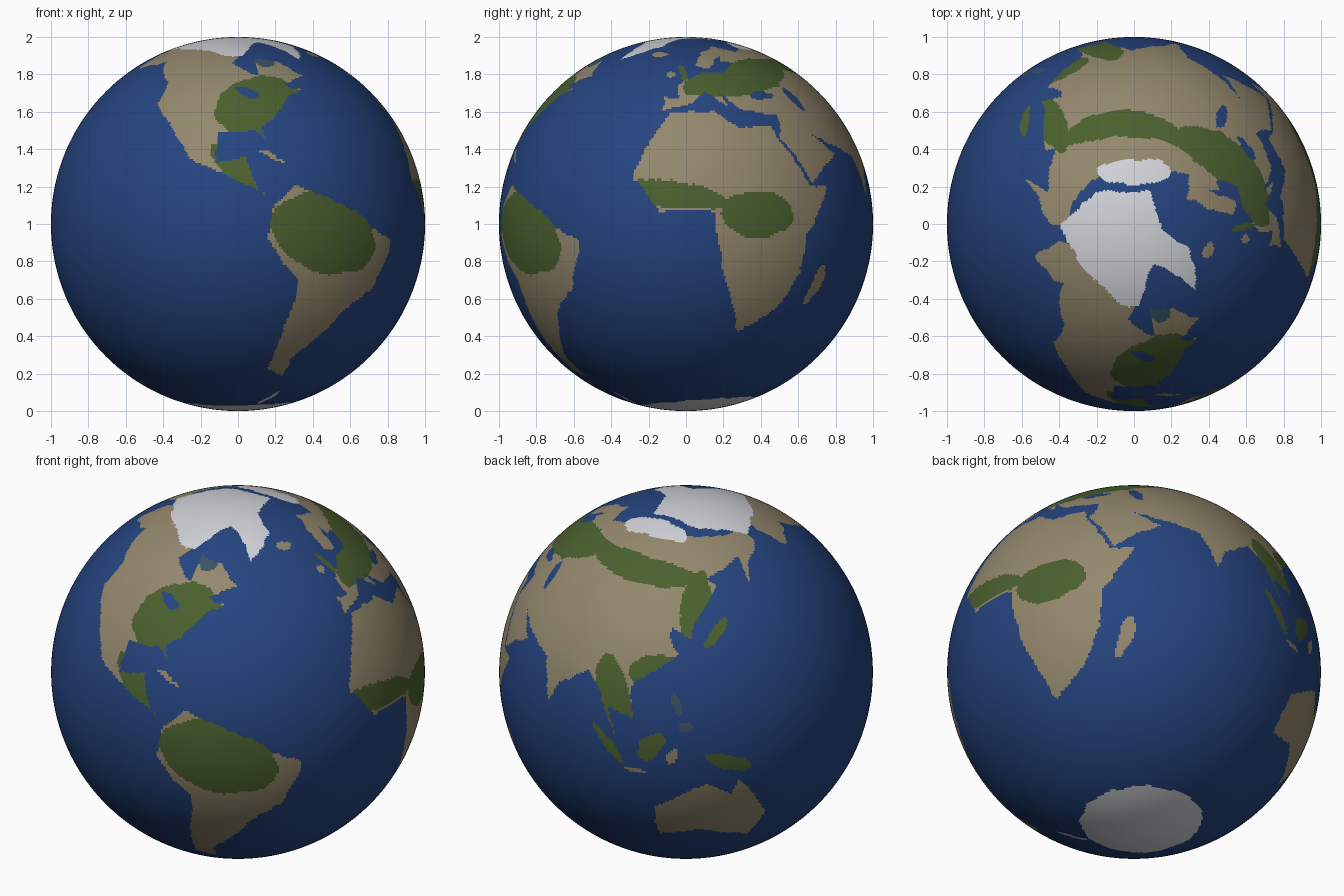
import bpy
import bmesh
import math
from mathutils import Vector, noise

if "Cube" in bpy.data.objects:
    bpy.data.objects.remove(bpy.data.objects["Cube"])

W, H = 512, 256                       # faces around, and from pole to pole
OCEAN, LAND, FOREST, ICE, SHALLOW = range(5)
COLOURS = [("ocean_blue", (0.0185, 0.058, 0.215)), ("dry_land", (0.295, 0.245, 0.152)),
           ("forest_green", (0.07, 0.118, 0.028)), ("polar_ice", (0.64, 0.65, 0.69)),
           ("shallow_teal", (0.042, 0.09, 0.125))]

# Mainland outlines, as longitude and latitude
north_america = [(-168, 66), (-157, 71), (-128, 70), (-82, 69), (-94, 59), (-81, 52), (-78, 62),
                 (-65, 60), (-56, 52), (-69, 48), (-61, 46), (-70, 42), (-76, 35), (-81, 31),
                 (-80, 25), (-84, 30), (-97, 29), (-97, 19), (-88, 21), (-83, 10), (-77, 8),
                 (-92, 14), (-105, 20), (-114, 31), (-124, 40), (-125, 49), (-140, 60),
                 (-162, 56)]
south_america = [(-78, 7), (-72, 12), (-51, 4), (-35, -6), (-40, -20), (-48, -26), (-58, -37),
                 (-66, -46), (-66, -55), (-75, -50), (-70, -18), (-81, -5)]
eurasia = [(-9, 43), (-2, 43), (-4, 48), (8, 54), (20, 54), (28, 60), (21, 61), (24, 65),
           (17, 61), (14, 56), (6, 58), (13, 67), (25, 71), (41, 67), (80, 73), (105, 77),
           (130, 71), (180, 69), (180, 63), (163, 58), (157, 51), (160, 61), (136, 55),
           (141, 52), (128, 40), (127, 35), (119, 39), (122, 30), (107, 20), (108, 10),
           (100, 13), (103, 2), (97, 16), (91, 22), (80, 15), (77, 8), (72, 21), (57, 26),
           (48, 30), (59, 22), (44, 13), (35, 28), (36, 36), (27, 37), (22, 37), (14, 45),
           (17, 39), (9, 44), (0, 39), (-9, 37)]
africa = [(-6, 36), (10, 37), (20, 31), (32, 31), (43, 12), (51, 12), (40, -4), (40, -15),
          (33, -27), (20, -35), (12, -17), (9, 4), (-8, 4), (-17, 14), (-13, 27)]
australia = [(114, -22), (131, -12), (140, -17), (142, -11), (153, -26), (150, -38),
             (138, -35), (128, -32), (115, -35)]
# Arctic ice sheet, as x and y around the pole
ice_sheet = [(-0.4, 0), (-0.2, 0.17), (0.1, 0.17), (0.15, -0.04), (0.3, -0.14), (0.34, -0.35),
             (0.1, -0.21), (0.03, -0.43), (-0.06, -0.44), (-0.3, -0.2)]

# Ovals: longitude, latitude, half length, half width, tilt
islands = [(47, -19, 7, 2.3, 70), (-19, 65, 5, 1.5, 0), (-8, 53.5, 2, 1.5, 0),
           (-79, 21.5, 5, 0.7, -20), (109, -7.5, 4, 0.7, -8), (121, -2, 3, 1.5, 60)]
forest_islands = [(-2, 54, 4.5, 2, 110), (100.5, 0, 7.5, 1.6, -48), (114, 1, 5.5, 3.5, 50),
                  (138, -4.5, 7.5, 2.3, -20), (136.5, 36.5, 7, 1.4, 42)]
shallow_islands = [(122, 15, 3.5, 1.3, 110), (125, 8, 2, 1.5, 0)]
forests = [(-61, -3, 19, 12, -15), (-80, 40, 19, 12, 10), (-88, 16, 14, 5, -40),
           (23, 3, 12, 7, 0), (-4, 9, 17, 4, -8), (32, 52.5, 34, 8, 10), (95, 57, 38, 5, -3),
           (130, 46, 12, 7, 70), (114, 25, 9, 5, 10), (101, 15, 14, 6, 110)]
marshes = [(-73, 60, 6, 3, 0), (-100, 67, 6, 2, 0), (-81, 27, 3, 2, 90)]
lakes = [(34.5, 43.3, 6, 1.7, 0), (51, 42, 5.5, 2, 110), (-86, 45, 5, 1.8, -20)]
siberian_ice = (0, 0.28, 0.2, 0.07, 0)


def in_outline(u, v, pts):
    hit = False
    x0, y0 = pts[-1]
    for x1, y1 in pts:
        if (y1 > v) != (y0 > v) and u < (x0 - x1) * (v - y1) / (y0 - y1) + x1:
            hit = not hit
        x0, y0 = x1, y1
    return hit


def in_oval(u, v, oval):
    cx, cy, length, width, tilt = oval
    dx, dy = u - cx, v - cy
    if abs(dx) > length + width or abs(dy) > length + width:
        return False
    c, s = math.cos(math.radians(tilt)), math.sin(math.radians(tilt))
    return ((c * dx + s * dy) / length) ** 2 + ((c * dy - s * dx) / width) ** 2 < 1


def in_any(u, v, ovals):
    return any(in_oval(u, v, oval) for oval in ovals)


def surface_at(p):
    # A little noise makes the coastlines ragged
    q = p + (noise.noise_vector(p * 9) + noise.noise_vector(p * 25) * 0.5) * 0.017
    q.normalize()
    u = math.degrees(math.atan2(q.y, q.x))
    v = math.degrees(math.asin(max(-1, min(1, q.z))))

    # Polar ice
    if v < -71.5 + 4.5 * math.cos(math.radians(u - 85)) or in_oval(u, v, (-63, -69, 6, 2, 60)):
        return ICE
    if v > 55 and (in_outline(q.x, q.y, ice_sheet) or in_oval(q.x, q.y, siberian_ice)):
        return ICE

    # Islands, then inland seas, then the mainlands
    if in_any(u, v, forest_islands):
        return FOREST
    if in_any(u, v, shallow_islands):
        return SHALLOW
    if in_any(u, v, islands):
        return LAND
    if in_any(u, v, lakes):
        return OCEAN
    if u < -30:
        mainlands = (north_america,) if v > 12.5 else (north_america, south_america)
    else:
        mainlands = (eurasia, africa, australia)
    if not any(in_outline(u, v, pts) for pts in mainlands):
        return OCEAN
    if in_any(u, v, marshes):
        return SHALLOW
    # Forests stop at the dry Mediterranean and central plains
    return FOREST if in_any(u, v, forests) else LAND


# Globe: a fine sphere, each face coloured by the place it covers
mesh = bpy.data.meshes.new("globe")
for name, rgb in COLOURS:
    mat = bpy.data.materials.new(name)
    mat.diffuse_color = (*rgb, 1)
    mat.use_nodes = True
    mat.node_tree.nodes["Principled BSDF"].inputs["Base Color"].default_value = mat.diffuse_color
    mesh.materials.append(mat)
bm = bmesh.new()
bmesh.ops.create_uvsphere(bm, u_segments=W, v_segments=H, radius=1)
for face in bm.faces:
    face.material_index = surface_at(Vector(face.calc_center_median()).normalized())
    face.smooth = True
bmesh.ops.translate(bm, verts=bm.verts, vec=(0, 0, 1))
bm.to_mesh(mesh)
bm.free()
globe = bpy.data.objects.new("globe", mesh)
bpy.context.collection.objects.link(globe)
